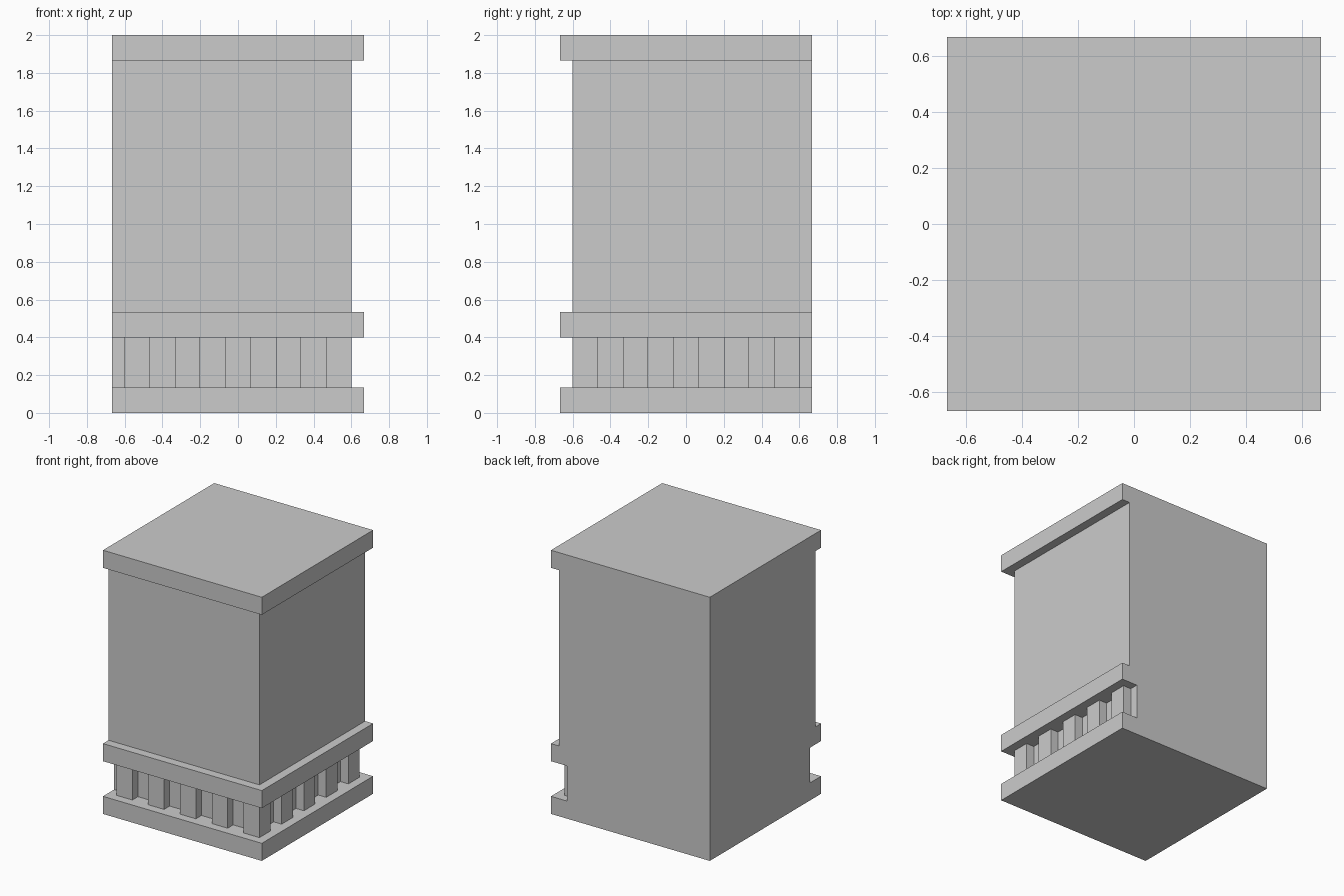
import bpy, bmesh

if "Cube" in bpy.data.objects:
    bpy.data.objects.remove(bpy.data.objects["Cube"])

U = 1 / 15  # model unit


def prism(name, outline, z0, z1):
    """Extrude a counter-clockwise outline (in units) from z0 to z1."""
    bm = bmesh.new()
    face = bm.faces.new([bm.verts.new((x * U, y * U, z0 * U)) for x, y in outline])
    top = bmesh.ops.extrude_face_region(bm, geom=[face])["geom"]
    bmesh.ops.translate(bm, vec=(0, 0, (z1 - z0) * U),
                        verts=[v for v in top if isinstance(v, bmesh.types.BMVert)])
    bmesh.ops.recalc_face_normals(bm, faces=bm.faces)
    mesh = bpy.data.meshes.new(name)
    bm.to_mesh(mesh)
    bm.free()
    obj = bpy.data.objects.new(name, mesh)
    bpy.context.collection.objects.link(obj)
    return obj


def rect(x0, x1, y0, y1):
    return [(x0, y0), (x1, y0), (x1, y1), (x0, y1)]


# Projecting slabs
for name, z0, z1 in (("base_slab", 0, 2), ("middle_ledge", 6, 8), ("top_slab", 28, 30)):
    prism(name, rect(-10, 10, -10, 10), z0, z1)

# Plain upper wall, flush with the slabs on the left and back
prism("upper_wall", rect(-10, 9, -9, 10), 8, 28)

# Ribbed lower wall: front half of the outline, then mirrored across the corner
front = [(-10, -8)]
for x in (-9, -5, -1, 3):
    front += [(x, -8), (x, -9), (x + 2, -9), (x + 2, -8)]
front += [(7, -8), (7, -9)]
side = [(-y, -x) for x, y in reversed(front)]
prism("ribbed_lower_wall", front + [(9, -9)] + side + [(-10, 10)], 2, 6)
